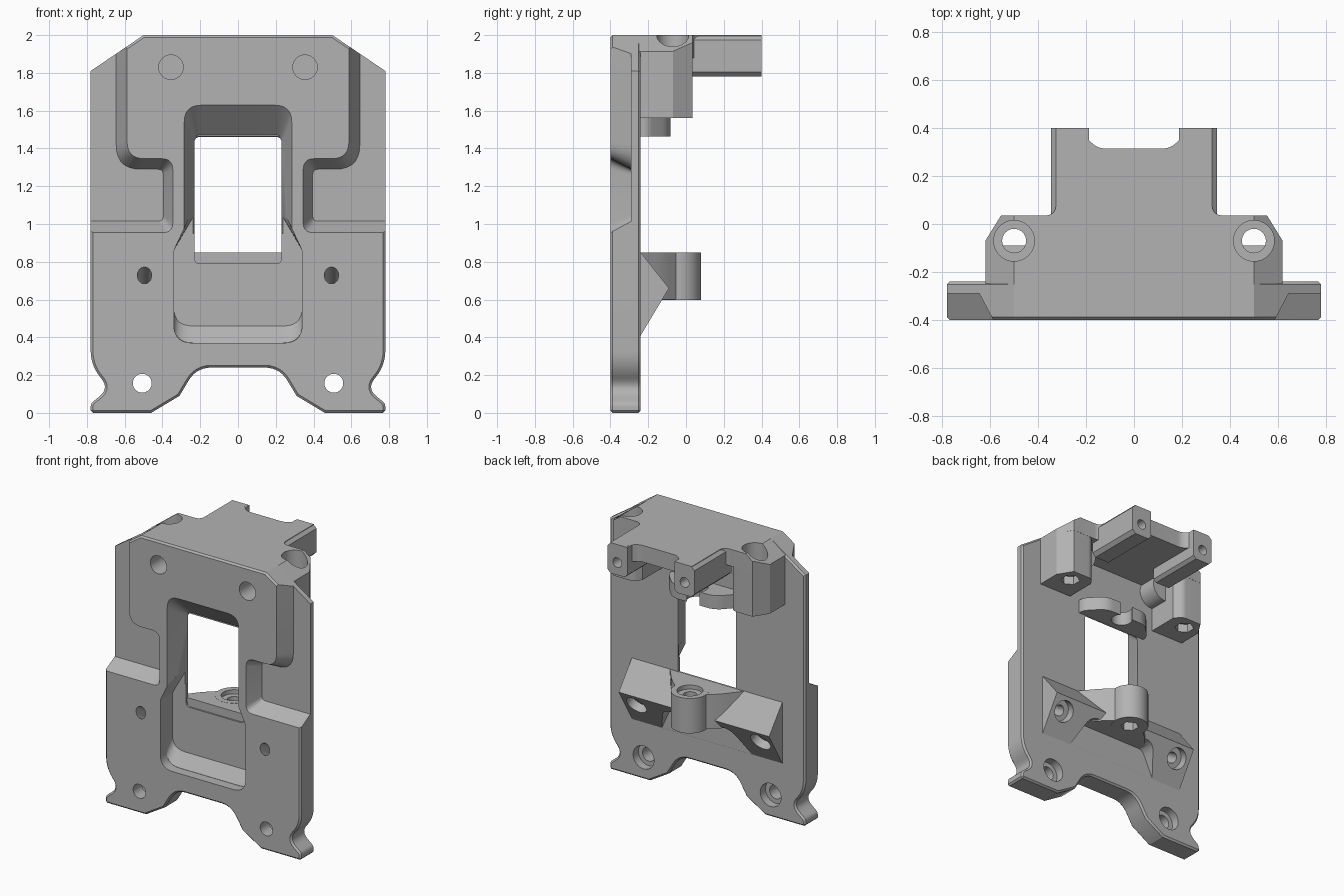
import bpy, bmesh, math
from mathutils import Vector

if "Cube" in bpy.data.objects:
    bpy.data.objects.remove(bpy.data.objects["Cube"], do_unlink=True)

grey = bpy.data.materials.new("mid grey")
grey.use_nodes = True
grey.diffuse_color = (0.45, 0.45, 0.45, 1)
grey.node_tree.nodes["Principled BSDF"].inputs["Base Color"].default_value = (0.45, 0.45, 0.45, 1)


def rounded(points, n=7):
    """Polygon from (u, v) or (u, v, corner length) entries."""
    out = []
    for i, p in enumerate(points):
        c = Vector(p[:2])
        if len(p) < 3:
            out.append(c)
            continue
        a, b = (Vector(points[j % len(points)][:2]) for j in (i - 1, i + 1))
        s, e = c + (a - c).normalized() * p[2], c + (b - c).normalized() * p[2]
        for k in range(n + 1):
            t = k / n
            out.append(s * (1 - t) ** 2 + c * 2 * t * (1 - t) + e * t * t)
    return out


def both(half):
    """Mirror a half outline across x = 0."""
    return half + [(-p[0], *p[1:]) for p in reversed(half)]


def flip(points, s):
    return [(p[0] * s, *p[1:]) for p in points]


def make(name, bm):
    bmesh.ops.recalc_face_normals(bm, faces=bm.faces)
    mesh = bpy.data.meshes.new(name)
    bm.to_mesh(mesh)
    bm.free()
    mesh.materials.append(grey)
    obj = bpy.data.objects.new(name, mesh)
    bpy.context.collection.objects.link(obj)
    return obj


def prism(name, axis, lo, hi, points, end=None):
    """Extrude an outline along an axis, optionally lofting to a second one."""
    place = {"x": lambda p, d: (d, p[0], p[1]),
             "y": lambda p, d: (p[0], d, p[1]),
             "z": lambda p, d: (p[0], p[1], d)}[axis]
    bm = bmesh.new()
    a = [bm.verts.new(place(p, lo)) for p in rounded(points)]
    b = [bm.verts.new(place(p, hi)) for p in rounded(end or points)]
    bm.faces.new(a)
    bm.faces.new(b[::-1])
    for i in range(len(a)):
        j = (i + 1) % len(a)
        bm.faces.new((a[i], a[j], b[j], b[i]))
    return make(name, bm)


def rod(p, q, r, sides=32):
    p, q = Vector(p), Vector(q)
    bm = bmesh.new()
    bmesh.ops.create_cone(bm, cap_ends=True, segments=sides, radius1=r, radius2=r, depth=(q - p).length)
    obj = make("rod", bm)
    turn = (q - p).to_track_quat("Z", "Y").to_matrix().to_4x4()
    turn.translation = (p + q) / 2
    obj.data.transform(turn)
    return obj


def bake(obj):
    deps = bpy.context.evaluated_depsgraph_get()
    mesh = bpy.data.meshes.new_from_object(obj.evaluated_get(deps))
    obj.modifiers.clear()
    obj.data = mesh


def combine(obj, tool, op="DIFFERENCE"):
    mod = obj.modifiers.new("cut", "BOOLEAN")
    mod.operation, mod.solver, mod.object = op, "EXACT", tool
    bake(obj)
    bpy.data.objects.remove(tool, do_unlink=True)


def add(obj, tool):
    combine(obj, tool, "UNION")


# Front plate with arched foot, side notches and clipped top corners
plate = prism("front_plate", "y", -0.4, -0.24, both([
    (0.22, 0.24, 0.08), (0.31, 0.09), (0.46, 0), (0.78, 0), (0.78, 0.05, 0.02),
    (0.68, 0.13, 0.07), (0.78, 0.25, 0.08), (0.78, 1.81), (0.5, 2)]))
bev = plate.modifiers.new("edge", "BEVEL")
bev.width, bev.segments, bev.limit_method, bev.angle_limit = 0.012, 1, "ANGLE", math.radians(75)
bake(plate)

# Tapered side recesses
for s in (1, -1):
    front = [(0.345, 0.955, 0.05), (0.9, 0.955), (0.9, 2.1), (0.587, 2.1), (0.587, 1.346, 0.09), (0.345, 1.346, 0.06)]
    floor = [(0.395, 1.015, 0.03), (0.9, 1.015), (0.9, 2.1), (0.645, 2.1), (0.645, 1.29, 0.13), (0.395, 1.29, 0.03)]
    combine(plate, prism("recess", "y", -0.4001, -0.29, flip(front, s), flip(floor, s)))

# Pocket, window and its flared upper opening
combine(plate, prism("pocket", "y", -0.401, -0.33, both([(0.34, 0.37, 0.1), (0.34, 0.86, 0.02), (0.25, 1.05)])))
combine(plate, prism("pocket_floor", "y", -0.331, -0.262,
                     both([(0.34, 0.37, 0.1), (0.34, 0.86, 0.02), (0.25, 1.05)]),
                     both([(0.34, 0.46, 0.1), (0.34, 0.86, 0.02), (0.23, 1.05)])))
combine(plate, prism("window", "y", -0.45, -0.2, both([(0.23, 0.79, 0.03), (0.23, 1.46, 0.03)])))
combine(plate, prism("flare", "y", -0.401, -0.239,
                     both([(0.285, 0.95), (0.285, 1.63, 0.09)]), both([(0.23, 0.95), (0.23, 1.46, 0.03)])))

# Top shelf: roof, pillars, arms and hood
shelf = prism("top_shelf", "z", 1.88, 2, both([
    (0.15, 0.315, 0.03), (0.2, 0.36), (0.2, 0.4), (0.325, 0.4), (0.325, 0.035, 0.05),
    (0.555, 0.035), (0.62, -0.07), (0.62, -0.26)]))
for s in (1, -1):
    add(shelf, prism("pillar", "z", 1.56, 1.95, flip([
        (0.36, -0.26), (0.62, -0.26), (0.62, -0.07), (0.555, 0.034), (0.4, 0.034, 0.03), (0.36, -0.02)], s)))
    add(shelf, prism("arm", "y", -0.02, 0.4, flip([
        (0.188, 1.80), (0.21, 1.78), (0.322, 1.78), (0.347, 1.805), (0.347, 1.975), (0.322, 1.999), (0.188, 1.999)], s)))
    add(shelf, rod((s * 0.355, -0.26, 1.83), (s * 0.355, -0.1, 1.83), 0.1))
add(shelf, prism("hood", "z", 1.462, 1.56, both([(0.28, -0.25), (0.28, -0.2, 0.03), (0.17, -0.082, 0.06)])))
combine(shelf, rod((0, -0.13, 1.4), (0, -0.13, 1.6), 0.07))

# Rear bracket: wedge wings joined by a web to a round boss
bracket = prism("rear_bracket", "x", -0.6, 0.6, [(-0.25, 0.41), (-0.24, 0.41), (-0.09, 0.66), (-0.24, 0.85), (-0.25, 0.85)])
combine(bracket, prism("arch", "y", -0.239, 0.3, both([(0.41, 0.3), (0.27, 0.61, 0.06)])))
add(bracket, prism("web", "z", 0.601, 0.849, both([(0.3, -0.245), (0.2, -0.12, 0.05), (0.11, -0.04)])))
add(bracket, rod((0, -0.045, 0.598), (0, -0.045, 0.85), 0.125, 48))
combine(bracket, rod((0, -0.045, 0.82), (0, -0.045, 0.9), 0.085))
combine(bracket, rod((0, -0.045, 0.65), (0, -0.045, 0.9), 0.045))
combine(bracket, rod((0, -0.045, 0.5), (0, -0.045, 0.68), 0.06, 6))

for s in (1, -1):
    # Clipped upper corners of the shelf and vertical bolt holes with hex nuts
    combine(shelf, prism("corner", "y", -0.5, 0.5, flip([(0.36, 2.1), (0.92, 1.7), (0.92, 2.1)], s)))
    combine(shelf, rod((s * 0.5, -0.07, 1.86), (s * 0.5, -0.07, 2.1), 0.085))
    combine(shelf, rod((s * 0.5, -0.07, 1.5), (s * 0.5, -0.07, 1.9), 0.05))
    combine(shelf, rod((s * 0.5, -0.07, 1.5), (s * 0.5, -0.07, 1.62), 0.065, 6))
    combine(shelf, rod((s * 0.268, 0.3, 1.87), (s * 0.268, 0.45, 1.87), 0.035))
    # Upper blind holes
    for part in (plate, shelf):
        combine(part, rod((s * 0.355, -0.45, 1.83), (s * 0.355, -0.15, 1.83), 0.065))
    # Foot holes, counterbored behind
    combine(plate, rod((s * 0.507, -0.5, 0.157), (s * 0.507, -0.1, 0.157), 0.05))
    combine(plate, rod((s * 0.507, -0.3, 0.157), (s * 0.507, -0.1, 0.157), 0.083))
    # Slanted screw holes through the wings
    start, along = Vector((s * 0.495, -0.4, 0.728)), Vector((0, 0.857, -0.515))
    for part in (plate, bracket):
        combine(part, rod(start - along * 0.1, start + along * 0.5, 0.038))
    combine(bracket, rod(start + along * 0.24, start + along * 0.5, 0.075))

# Smooth rounds, sharp edges
for obj in (plate, shelf, bracket):
    bpy.ops.object.select_all(action="DESELECT")
    obj.select_set(True)
    bpy.context.view_layer.objects.active = obj
    bpy.ops.object.shade_smooth_by_angle(angle=math.radians(30))
